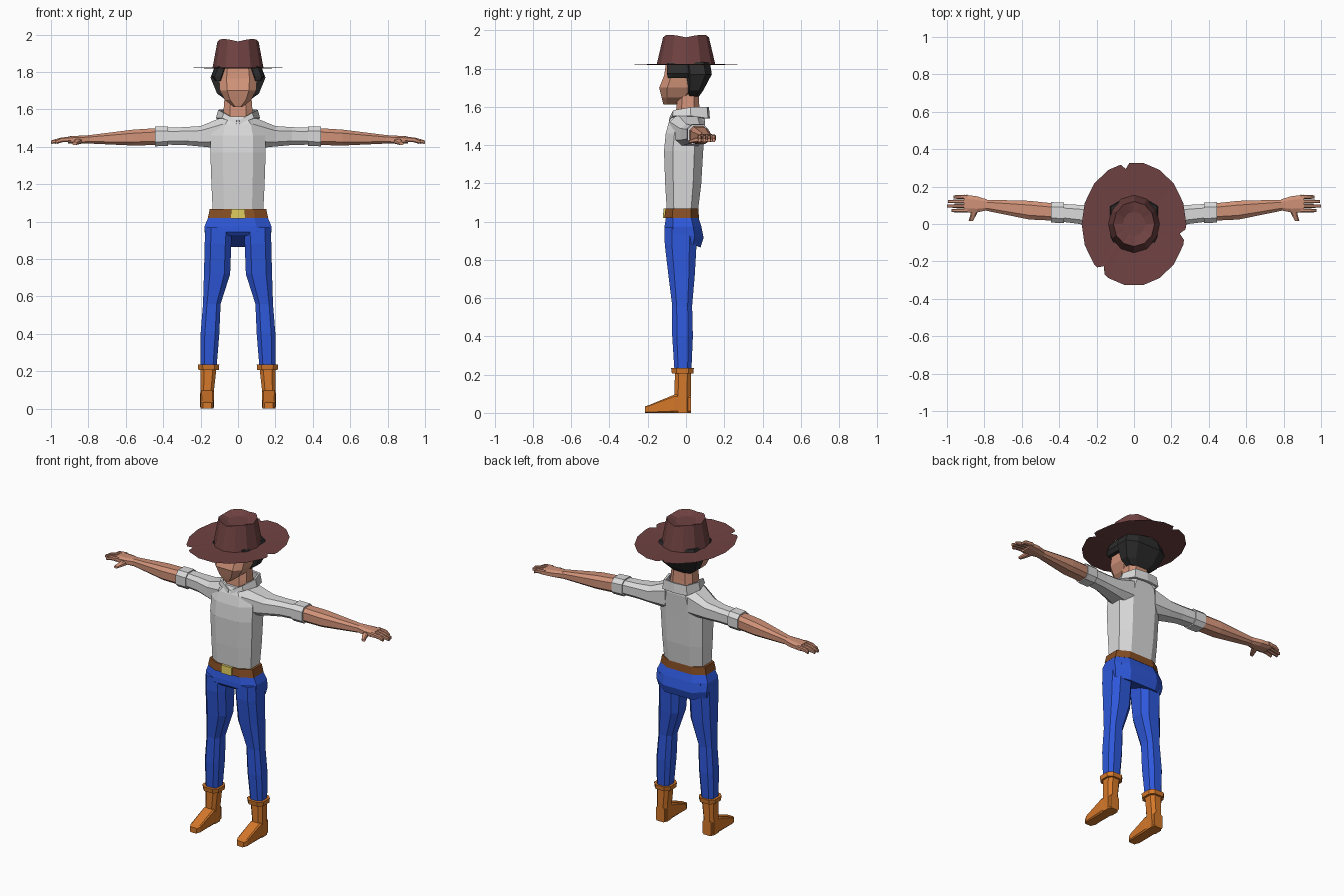
import bpy, bmesh, math
from mathutils import Vector


def mat(name, r, g, b):
    m = bpy.data.materials.new(name)
    m.diffuse_color = [(c / 255 / 12.92) if c < 11 else ((c / 255 + 0.055) / 1.055) ** 2.4
                       for c in (r, g, b)] + [1.0]
    return m


HAT = mat("dark red felt", 112, 66, 66)
HAIR = mat("black hair", 44, 44, 44)
SKIN = mat("skin", 208, 146, 120)
SHIRT = mat("light grey cloth", 218, 218, 218)
BELT = mat("brown leather", 134, 78, 36)
BRASS = mat("brass", 218, 198, 92)
DENIM = mat("blue denim", 46, 88, 218)
BOOT = mat("tan leather", 212, 120, 42)


def finish(name, bm, material, mirror=False, recalc=True):
    if recalc:
        bmesh.ops.recalc_face_normals(bm, faces=bm.faces)
    me = bpy.data.meshes.new(name)
    bm.to_mesh(me)
    bm.free()
    me.materials.append(material)
    ob = bpy.data.objects.new(name, me)
    bpy.context.collection.objects.link(ob)
    if mirror:
        ob.modifiers.new("mirror", 'MIRROR')
    return ob


def loft(name, secs, material, axis='z', mirror=False, c=0.55):
    """Chamfered box sections (t, u0, u1, v0, v1[, tilt]) joined along an axis."""
    shape = [(c, -1), (1, -c), (1, c), (c, 1), (-c, 1), (-1, c), (-1, -c), (-c, -1)]
    bm = bmesh.new()
    rings = []
    for t, u0, u1, v0, v1, *tilt in secs:
        ring = []
        for a, b in shape:
            u = (u0 + u1) / 2 + a * (u1 - u0) / 2
            v = (v0 + v1) / 2 + b * (v1 - v0) / 2
            w = t + (tilt[0] * (b + 1) / 2 if tilt else 0)
            co = {'z': (u, v, w), 'x': (w, u, v), 'y': (u, w, v)}[axis]
            ring.append(bm.verts.new(co))
        rings.append(ring)
    for r, s in zip(rings, rings[1:]):
        for i in range(8):
            j = (i + 1) % 8
            bm.faces.new((r[i], r[j], s[j], s[i]))
    bm.faces.new(rings[0])
    bm.faces.new(rings[-1])
    return finish(name, bm, material, mirror)


# Boots
loft("boot_shaft", [(0, .13, .2, -.06, .025), (.1, .128, .2, -.06, .025),
                    (.22, .115, .2, -.058, .026)], BOOT, mirror=True)
loft("boot_foot", [(.025, .135, .195, 0, .09), (-.06, .128, .202, 0, .096),
                   (-.19, .13, .2, 0, .042), (-.215, .142, .188, 0, .034)],
     BOOT, 'y', True, c=.8)
loft("boot_cuff", [(.207, .103, .212, -.074, .038), (.235, .1, .215, -.078, .041)],
     BOOT, mirror=True)

# Trousers
loft("trouser_leg", [(.215, .115, .2, -.06, .028), (.4, .1, .2, -.072, .036),
                     (.56, .093, .187, -.072, .032), (.72, .042, .182, -.092, .046),
                     (.88, .036, .178, -.111, .055), (.97, .03, .176, -.112, .06)],
     DENIM, mirror=True)
loft("trouser_seat", [(.93, -.17, .17, -.1, .076, -.065), (.945, -.177, .177, -.113, .092, -.03),
                      (.975, -.179, .179, -.112, .08), (1.03, -.156, .156, -.104, .063)], DENIM)

# Belt and buckle
loft("belt", [(1.02, -.161, .161, -.113, .068), (1.068, -.151, .151, -.107, .064)], BELT)
loft("buckle", [(1.018, -.037, .037, -.121, -.1), (1.068, -.037, .037, -.117, -.1)],
     BRASS, c=.97)

# Shirt body, sleeves and rolled cuffs
loft("shirt_body", [(1.05, -.135, .135, -.1, .062), (1.2, -.142, .142, -.109, .08),
                    (1.37, -.148, .148, -.115, .09), (1.46, -.145, .145, -.106, .096),
                    (1.52, -.125, .125, -.09, .1), (1.562, -.078, .078, -.07, .095)], SHIRT)
loft("sleeve", [(.08, -.085, .098, 1.39, 1.56), (.2, -.03, .1, 1.402, 1.511),
                (.29, 0, .102, 1.41, 1.505), (.4, .014, .108, 1.412, 1.503)],
     SHIRT, 'x', True)
loft("sleeve_cuff", [(.373, .004, .114, 1.404, 1.51), (.445, .008, .117, 1.403, 1.508)],
     SHIRT, 'x', True)

# Collar: an upright band, open at the front
path = [(.008, -.09, 1.523, 1.543), (.085, -.07, 1.553, 1.582), (.118, .025, 1.553, 1.598),
        (.088, .115, 1.54, 1.6), (0, .125, 1.54, 1.6)]
bm = bmesh.new()
cols = [(bm.verts.new((x, y, lo)), bm.verts.new((x * .9, y * .96, hi))) for x, y, lo, hi in path]
for (a, b), (d, e) in zip(cols, cols[1:]):
    bm.faces.new((a, d, e, b))
collar = finish("collar", bm, SHIRT, True, recalc=False)
solid = collar.modifiers.new("thickness", 'SOLIDIFY')
solid.thickness = .014

# Forearms, hands, thumbs and fingers
loft("forearm", [(.43, .018, .11, 1.41, 1.5), (.56, .024, .124, 1.407, 1.492),
                 (.8, .073, .13, 1.418, 1.462)], SKIN, 'x', True)
loft("palm", [(.785, .073, .131, 1.418, 1.463), (.84, .062, .148, 1.417, 1.46),
              (.91, .062, .157, 1.418, 1.456)], SKIN, 'x', True)
for i, tip in enumerate((.975, 1.0, .995, .965)):
    y = .061 + .0245 * i
    loft("finger", [(.89, y, y + .022, 1.428, 1.455), (.945, y, y + .021, 1.424, 1.45),
                    (tip, y + .003, y + .018, 1.416, 1.434)], SKIN, 'x', True)
loft("thumb", [(.085, .825, .868, 1.418, 1.45), (.045, .845, .876, 1.413, 1.438),
               (.015, .862, .885, 1.41, 1.425)], SKIN, 'y', True)

# Neck and head
loft("neck", [(1.5, -.08, .08, -.058, .08), (1.6, -.077, .077, -.05, .07),
              (1.69, -.07, .07, -.04, .065)], SKIN)
loft("head", [(1.612, -.022, .022, -.118, -.03), (1.65, -.07, .07, -.128, .02),
              (1.7, -.097, .097, -.14, .07), (1.765, -.102, .102, -.114, .08),
              (1.86, -.09, .09, -.1, .08)], SKIN, c=.6)

# Hair: back mass and side locks over the temples
loft("hair_back", [(1.655, -.07, .07, .005, .068), (1.685, -.112, .112, -.002, .09),
                   (1.77, -.147, .147, -.01, .135), (1.835, -.122, .122, -.02, .125)], HAIR)
loft("hair_side_lock", [(1.752, .085, .124, -.095, .02), (1.775, .075, .14, -.1, .03),
                        (1.83, .055, .12, -.1, .03)], HAIR, mirror=True)


# Hat: faceted rings from the brim edge inwards to the dented crown
def ring(bm, rx, ry, z, sides, notches=()):
    out = []
    for k in range(72):
        a = math.radians(5 * k)
        half = math.pi / sides
        r = math.cos(half) / math.cos(a % (2 * half) - half)
        r *= .9 if k in notches else 1
        out.append(bm.verts.new((rx * r * math.cos(a), ry * r * math.sin(a), z(a))))
    return out


def crown_top(a):
    return 1.963 + .013 * abs(math.sin(2 * a))


bm = bmesh.new()
rings = [ring(bm, .28, .332, lambda a: 1.825, 18, (20, 46, 70)),
         ring(bm, .137, .154, lambda a: 1.818, 12),
         ring(bm, .11, .12, crown_top, 12),
         ring(bm, .06, .065, lambda a: 1.953, 12)]
for r, s in zip(rings, rings[1:]):
    for i in range(72):
        j = (i + 1) % 72
        bm.faces.new((r[i], r[j], s[j], s[i]))
bm.faces.new(rings[-1])
finish("hat", bm, HAT, recalc=False)
